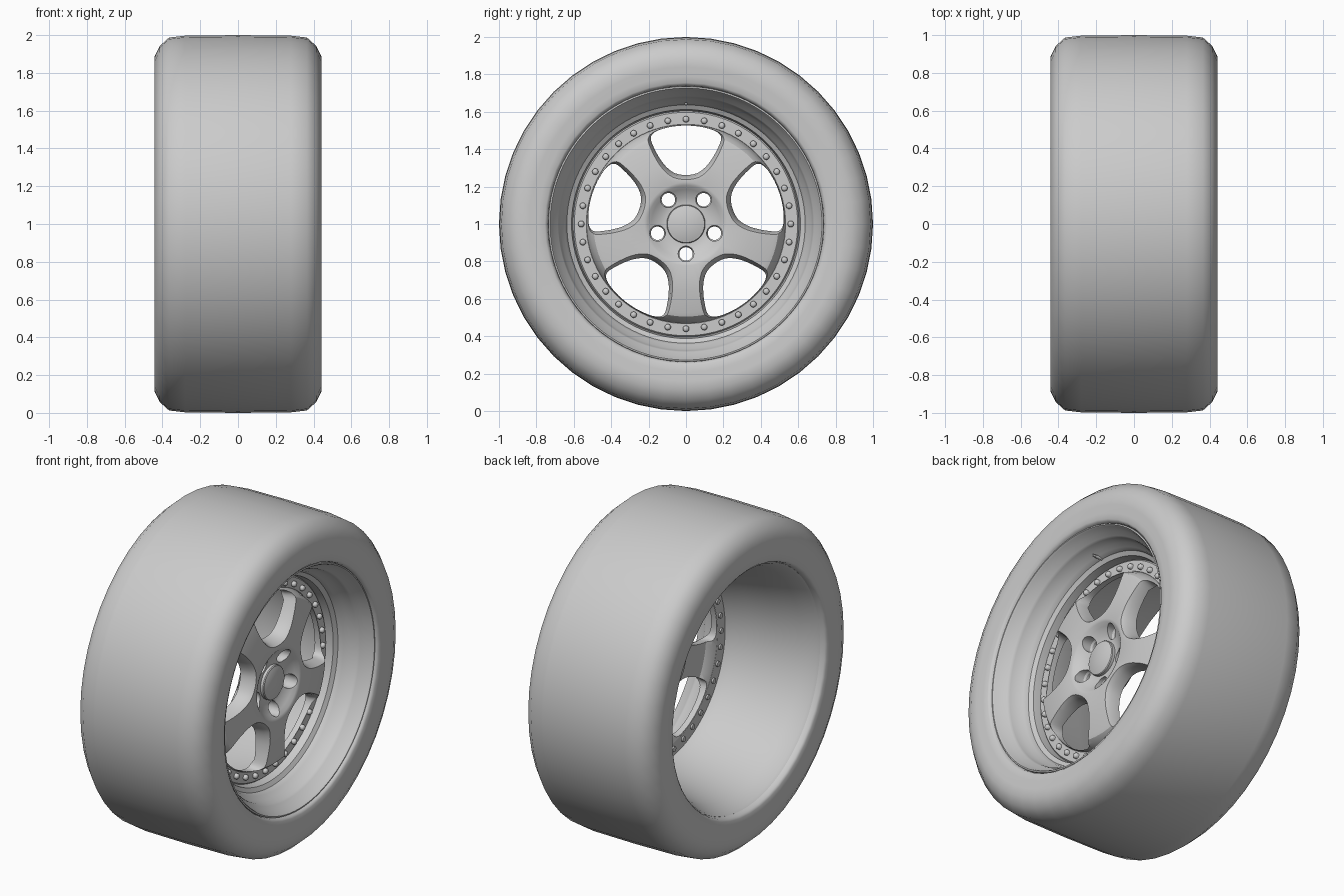
import bpy, bmesh, math
from mathutils import Vector, Matrix

if "Cube" in bpy.data.objects:
    bpy.data.objects.remove(bpy.data.objects["Cube"])

TAU = 2 * math.pi
CENTRE = Matrix.Translation((0, 0, 1))


def finish(name, bm, angle=35):
    bmesh.ops.remove_doubles(bm, verts=bm.verts, dist=1e-5)
    bmesh.ops.recalc_face_normals(bm, faces=bm.faces)
    me = bpy.data.meshes.new(name)
    bm.to_mesh(me)
    bm.free()
    ob = bpy.data.objects.new(name, me)
    bpy.context.collection.objects.link(ob)
    smooth(ob, angle)
    return ob


def smooth(ob, angle):
    bpy.ops.object.select_all(action='DESELECT')
    ob.select_set(True)
    bpy.context.view_layer.objects.active = ob
    bpy.ops.object.shade_smooth_by_angle(angle=math.radians(angle))


def spin(bm, profile, n, closed=False):
    """Revolve (x, radius) points around the wheel axis."""
    rings = [[bm.verts.new((x, r * math.sin(TAU * i / n), 1 + r * math.cos(TAU * i / n)))
              for i in range(n)] if r > 0 else [bm.verts.new((x, 0, 1))] * n
             for x, r in profile]
    pairs = list(zip(rings, rings[1:]))
    if closed:
        pairs.append((rings[-1], rings[0]))
    for a, b in pairs:
        for i in range(n):
            j = (i + 1) % n
            quad = list(dict.fromkeys((a[i], a[j], b[j], b[i])))
            if len(quad) > 2:
                bm.faces.new(quad)


def lathe(name, profile, n, closed=False, angle=35):
    bm = bmesh.new()
    spin(bm, profile, n, closed)
    return finish(name, bm, angle)


def loft(bm, loops):
    """Capped solid through equal-length loops of coordinates."""
    rows = [[bm.verts.new(p) for p in loop] for loop in loops]
    n = len(rows[0])
    for a, b in zip(rows, rows[1:]):
        for i in range(n):
            bm.faces.new((a[i], a[(i + 1) % n], b[(i + 1) % n], b[i]))
    bm.faces.new(rows[0])
    bm.faces.new(rows[-1])


def catmull(pts, steps):
    out, n = [], len(pts)
    for i in range(n):
        a, b, c, d = (Vector(pts[(i + k) % n]) for k in (-1, 0, 1, 2))
        for s in range(steps):
            t = s / steps
            out.append(0.5 * (2 * b + (c - a) * t + (2 * a - 5 * b + 4 * c - d) * t * t
                              + (3 * b - a - 3 * c + d) * t ** 3))
    return out


# Tyre: half profile mirrored across the width
half = [(0.34, 0.715), (0.405, 0.737), (0.425, 0.742), (0.435, 0.755), (0.436, 0.79),
        (0.441, 0.84), (0.441, 0.89), (0.415, 0.942), (0.365, 0.987), (0.28, 0.997)]
lathe("tyre", half + [(0, 1.0)] + [(-x, r) for x, r in reversed(half)], 48, angle=50)

# Stepped outer lip running into the open barrel
lathe("rim_barrel", [
    (0.37, 0.727), (0.405, 0.737), (0.418, 0.735), (0.42, 0.727), (0.41, 0.72),
    (0.37, 0.705), (0.35, 0.685), (0.335, 0.678), (0.285, 0.668), (0.265, 0.648),
    (0.235, 0.637), (0.22, 0.612), (0.165, 0.603), (0.10, 0.603), (0.0, 0.625),
    (-0.15, 0.655), (-0.30, 0.69), (-0.385, 0.722), (-0.40, 0.733), (-0.39, 0.74)], 96)

# Flat ring that carries the bolts
lathe("bolt_ring", [(0.175, 0.528), (0.18, 0.533), (0.18, 0.597), (0.172, 0.604),
                    (0.155, 0.604), (0.155, 0.528)], 96, closed=True)

# Spoked centre: turned disc with a dished hub
spokes = lathe("spoke_centre", [
    (0.225, 0), (0.225, 0.11), (0.23, 0.14), (0.255, 0.185), (0.272, 0.205),
    (0.278, 0.222), (0.268, 0.35), (0.256, 0.475), (0.25, 0.495), (0.23, 0.512),
    (0.178, 0.532), (0.155, 0.532), (0.165, 0.49), (0.185, 0.46), (0.185, 0.26),
    (0.15, 0.22), (0.15, 0)], 80)

# Cutters: five flared windows and five lug holes
bm = bmesh.new()
side = [(0.06, 0.272), (0.107, 0.307), (0.143, 0.355), (0.17, 0.405),
        (0.188, 0.452), (0.178, 0.482), (0.14, 0.504), (0.07, 0.521)]
outline = catmull([(0, 0.262)] + side + [(0, 0.526)] + [(-y, z) for y, z in reversed(side)], 3)
for k in range(5):
    turn = CENTRE @ Matrix.Rotation(TAU * k / 5, 4, 'X')
    loft(bm, [[turn @ Vector((x, y * s, 0.4 + (z - 0.4) * s)) for y, z in outline]
              for x, s in ((0.0, 1), (0.19, 1), (0.24, 1.06), (0.265, 1.13), (0.32, 1.35))])
    hole = CENTRE @ Matrix.Rotation(TAU * (k + 0.5) / 5, 4, 'X')
    loft(bm, [[hole @ Vector((x, r * math.cos(TAU * i / 24), 0.16 + r * math.sin(TAU * i / 24)))
               for i in range(24)] for x, r in ((0.0, 0.036), (0.195, 0.036), (0.205, 0.042), (0.35, 0.042))])
cutter = finish("cutter", bm)
cutter.hide_render = True
mod = spokes.modifiers.new("cut", 'BOOLEAN')
mod.object, mod.operation, mod.solver = cutter, 'DIFFERENCE', 'EXACT'
bpy.context.view_layer.objects.active = spokes
bpy.ops.object.modifier_apply(modifier=mod.name)
bpy.data.objects.remove(cutter)
smooth(spokes, 30)

# Centre cap
lathe("centre_cap", [(0.215, 0.103), (0.242, 0.103), (0.247, 0.099), (0.247, 0.095),
                     (0.25, 0.09), (0.252, 0)], 48)

# Ring of small domed bolts
bm = bmesh.new()
for k in range(36):
    turn = CENTRE @ Matrix.Rotation(TAU * k / 36, 4, 'X')
    loft(bm, [[turn @ Vector((x, r * math.cos(TAU * i / 12), 0.56 + r * math.sin(TAU * i / 12)))
               for i in range(12)]
              for x, r in ((0.145, 0.016), (0.192, 0.017), (0.199, 0.013), (0.202, 0.006))])
finish("ring_bolts", bm, 40)

# Valve stem on the lip
bm = bmesh.new()
loft(bm, [[(x, r * math.cos(TAU * i / 12), 1.642 + r * math.sin(TAU * i / 12)) for i in range(12)]
          for x, r in ((0.22, 0.009), (0.285, 0.009), (0.287, 0.007), (0.30, 0.007))])
finish("valve_stem", bm)
